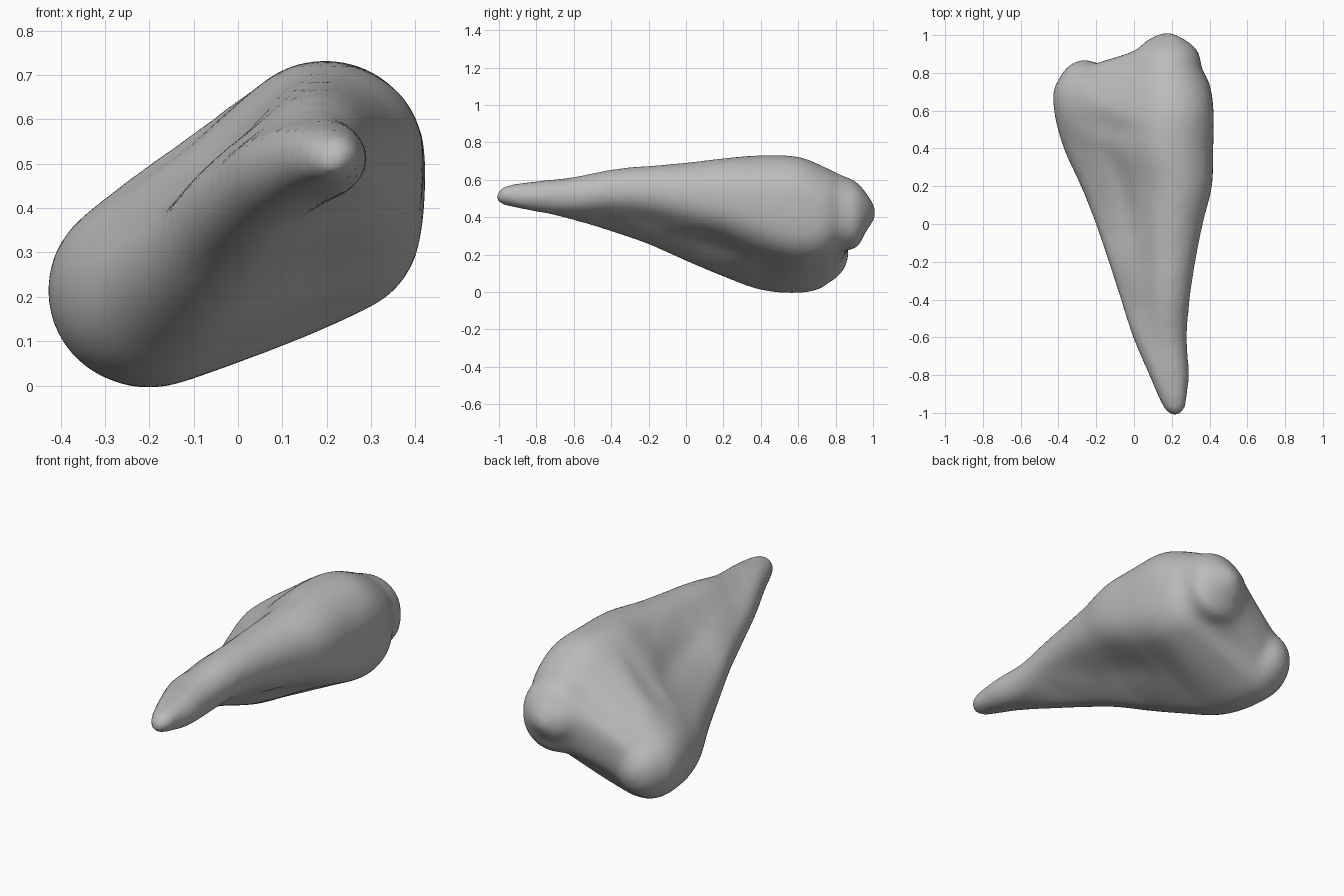
import bpy, bmesh, math
from mathutils import Vector, Matrix

cube = bpy.data.objects.get("Cube")
if cube:
    bpy.data.objects.remove(cube, do_unlink=True)

SIDES = 56
STEPS = 4        # rings between stations
SWELL = 0.006    # offsets the shrinkage of the smoothing

# y; low ridge x, z, radius; high ridge x, z, radius; depth of the belly under it
STATIONS = [
    (-1.01, .213, .508, .02, .223, .512, .02, 0),
    (-.96, .20, .512, .046, .222, .518, .046, 0),
    (-.80, .155, .51, .07, .21, .512, .075, 0),
    (-.60, .09, .48, .09, .18, .515, .095, 0),
    (-.40, .035, .43, .10, .18, .54, .11, 0),
    (-.20, -.01, .38, .12, .19, .54, .13, 0),
    (0, -.07, .30, .13, .20, .53, .16, .02),
    (.20, -.12, .245, .16, .22, .525, .19, .05),
    (.40, -.18, .205, .19, .195, .51, .22, .10),
    (.60, -.205, .215, .215, .20, .505, .215, .15),
    (.74, -.23, .215, .18, .19, .46, .205, .09),
    (.82, -.19, .25, .10, .18, .45, .175, .05),
    (.91, .09, .41, .10, .18, .43, .155, .04),
    (.97, .15, .42, .08, .19, .43, .085, 0),
    (1.01, .17, .42, .02, .18, .43, .02, 0),
]


def curve_between(p0, p1, p2, p3, t):
    """Catmull-Rom blend of four stations."""
    return [b + .5 * t * (c - a + t * (2 * a - 5 * b + 4 * c - d + t * (3 * (b - c) + d - a)))
            for a, b, c, d in zip(p0, p1, p2, p3)]


def bump(x, centre, width):
    return math.exp(-((x - centre) / width) ** 2)


def section(y, ax, az, ar, bx, bz, br, drop):
    """Outline wrapped around both ridges and the belly, with a groove on each side."""
    circles = [(Vector((ax, az)), ar), (Vector((bx, bz)), br),
               (Vector((bx + drop * .1, bz - drop)), br * (1 - drop * .7))]
    centre = (circles[0][0] + circles[1][0]) / 2
    tilt = math.atan2(bz - az, bx - ax)
    angles = [math.tau * i / SIDES for i in range(SIDES)]
    normals = [Vector((math.cos(a), math.sin(a))) for a in angles]
    support = [max((c - centre).dot(n) + r for c, r in circles) + SWELL for n in normals]
    upper = .15 * bump(y, .15, .35)
    lower = .10 * bump(y, .15, .28)
    points = []
    for angle, d in zip(angles, normals):
        radius = min(h / d.dot(n) for h, n in zip(support, normals) if d.dot(n) > .05)
        across = math.sin(angle - tilt)
        along = bump(math.cos(angle - tilt), 0, .6)
        radius *= 1 - along * (upper if across > 0 else lower)
        p = centre + d * radius
        points.append((p.x, y, p.y))
    return points


bm = bmesh.new()

# Tapered body
padded = [STATIONS[0], *STATIONS, STATIONS[-1]]
profiles = [curve_between(*padded[i:i + 4], s / STEPS)
            for i in range(len(STATIONS) - 1) for s in range(STEPS)]
profiles.append(STATIONS[-1])
rings = [[bm.verts.new(p) for p in section(*profile)] for profile in profiles]
for r0, r1 in zip(rings, rings[1:]):
    for i in range(SIDES):
        j = (i + 1) % SIDES
        bm.faces.new((r0[i], r0[j], r1[j], r1[i]))
bm.faces.new(rings[0])
bm.faces.new(rings[-1])
bmesh.ops.recalc_face_normals(bm, faces=bm.faces)

# Rounded end of the low ridge
lobe = Matrix.Translation((-.262, .66, .205)) @ Matrix.Diagonal((.16, .21, .18, 1))
bmesh.ops.create_uvsphere(bm, u_segments=32, v_segments=20, radius=1, matrix=lobe)

mesh = bpy.data.meshes.new("tapered_body")
bm.to_mesh(mesh)
bm.free()
body = bpy.data.objects.new("tapered_body", mesh)
bpy.context.collection.objects.link(body)

# Fuse the volumes and soften the joins
fuse = body.modifiers.new("fuse", "REMESH")
fuse.mode = "VOXEL"
fuse.voxel_size = 0.018
fuse.use_smooth_shade = True
soften = body.modifiers.new("soften", "SMOOTH")
soften.factor = 0.5
soften.iterations = 12

# Plain grey surface
grey = bpy.data.materials.new("plain_grey")
grey.use_nodes = True
colour = (.5, .5, .5, 1)
grey.diffuse_color = colour
grey.node_tree.nodes["Principled BSDF"].inputs["Base Color"].default_value = colour
mesh.materials.append(grey)
